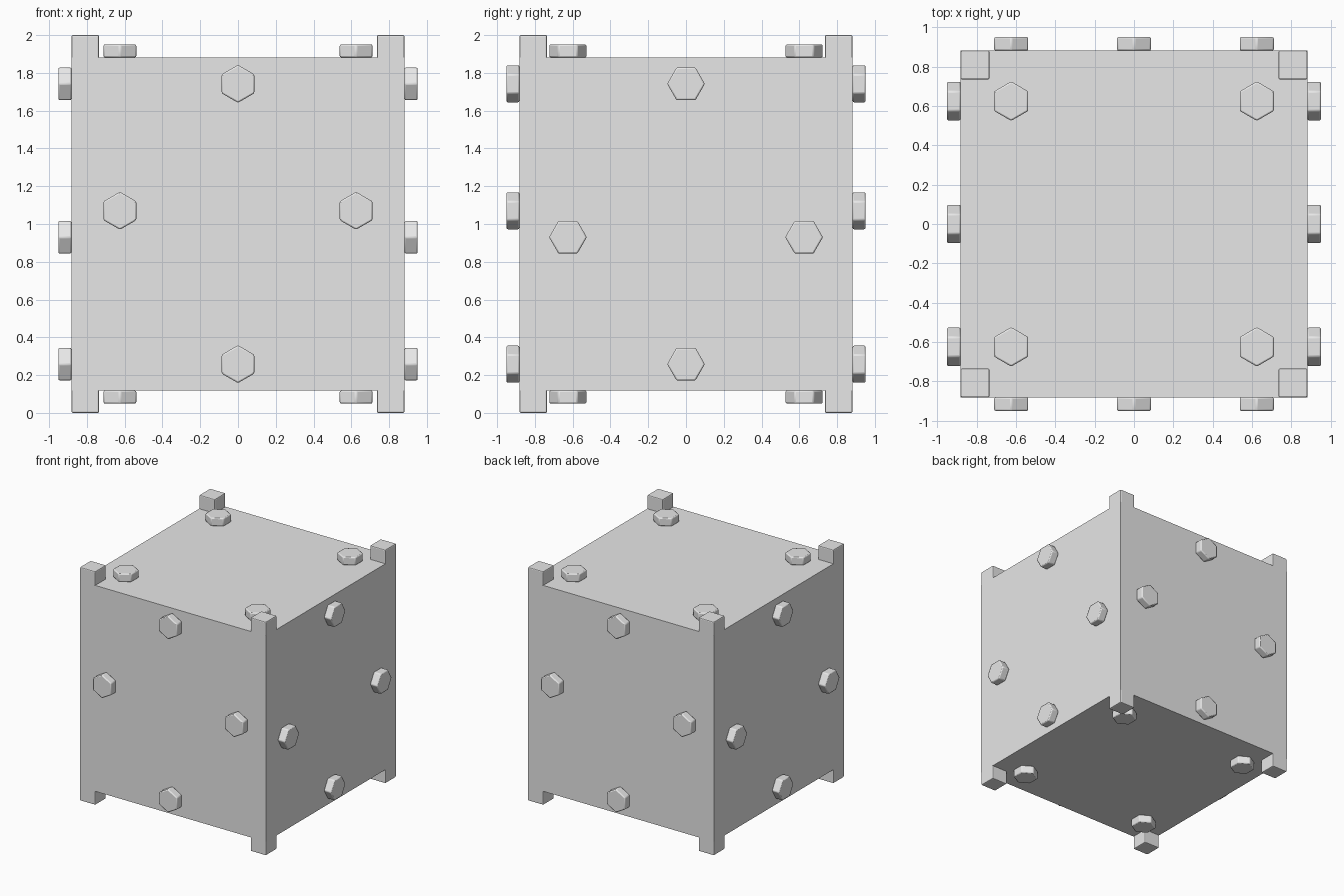
import bpy, math
from mathutils import Vector, Matrix

cube = bpy.data.objects.get("Cube")
if cube:
    bpy.data.objects.remove(cube, do_unlink=True)

grey = bpy.data.materials.new("plain_grey")
grey.use_nodes = True
grey.diffuse_color = (0.8, 0.8, 0.8, 1)
grey.node_tree.nodes["Principled BSDF"].inputs["Base Color"].default_value = (0.8, 0.8, 0.8, 1)

HALF = 0.882      # half width of the block
POST = 0.147      # width of a corner post
HEAD = 0.069      # height of a bolt head
CENTRE = Vector((0, 0, 1))


def finish(name, bevel=0):
    obj = bpy.context.object
    obj.name = name
    obj.data.materials.append(grey)
    if bevel:
        mod = obj.modifiers.new("soft_edges", "BEVEL")
        mod.width = bevel
        mod.segments = 2
        mod.limit_method = "ANGLE"
    return obj


def box(name, location, size, bevel=0):
    bpy.ops.mesh.primitive_cube_add(size=1, location=location)
    obj = bpy.context.object
    obj.scale = size
    bpy.ops.object.transform_apply(location=False, rotation=False, scale=True)
    return finish(name, bevel)


def bolt(name, position, normal, point):
    """Hexagonal head facing along normal, with one corner towards point."""
    n, p = Vector(normal), Vector(point)
    bpy.ops.mesh.primitive_cylinder_add(vertices=6, radius=0.1, depth=HEAD)
    obj = finish(name, 0.008)
    # The cylinder's first corner lies on its local y axis
    turn = Matrix((p.cross(n), p, n)).transposed().to_4x4()
    obj.matrix_world = Matrix.Translation(CENTRE + Vector(position) + n * (HALF + HEAD / 2)) @ turn
    bpy.ops.object.shade_smooth_by_angle(angle=math.radians(35))


# Main block
box("block", CENTRE, (2 * HALF,) * 3)

# Short post ends at all eight corners, flush with the block's sides
inset = HALF - POST / 2
for sx in (-1, 1):
    for sy in (-1, 1):
        for sz, level in ((-1, "lower"), (1, "upper")):
            mid = (1 + HALF - 0.05) / 2
            box(f"{level}_corner_post", (sx * inset, sy * inset, 1 + sz * mid),
                (POST, POST, 1 - HALF + 0.05), 0.008)

# Bolts on the four upright sides: one high, one low, two across the middle
for s in (-1, 1):
    for a, b in ((0, 0.742), (0, -0.742), (0.625, 0.07), (-0.625, 0.07)):
        bolt("front_bolt" if s < 0 else "back_bolt", (a, 0, b), (0, s, 0), (0, 0, 1))
    for a, b in ((0, 0.742), (0, -0.742), (0.625, -0.07), (-0.625, -0.07)):
        bolt("right_bolt" if s < 0 else "left_bolt", (0, a, b), (s, 0, 0), (0, 1, 0))

    # Four bolts near the corners of the top and the bottom
    for x in (-0.625, 0.625):
        for y in (-0.625, 0.625):
            bolt("bottom_bolt" if s < 0 else "top_bolt", (x, y, 0), (0, 0, s), (0, 1, 0))
